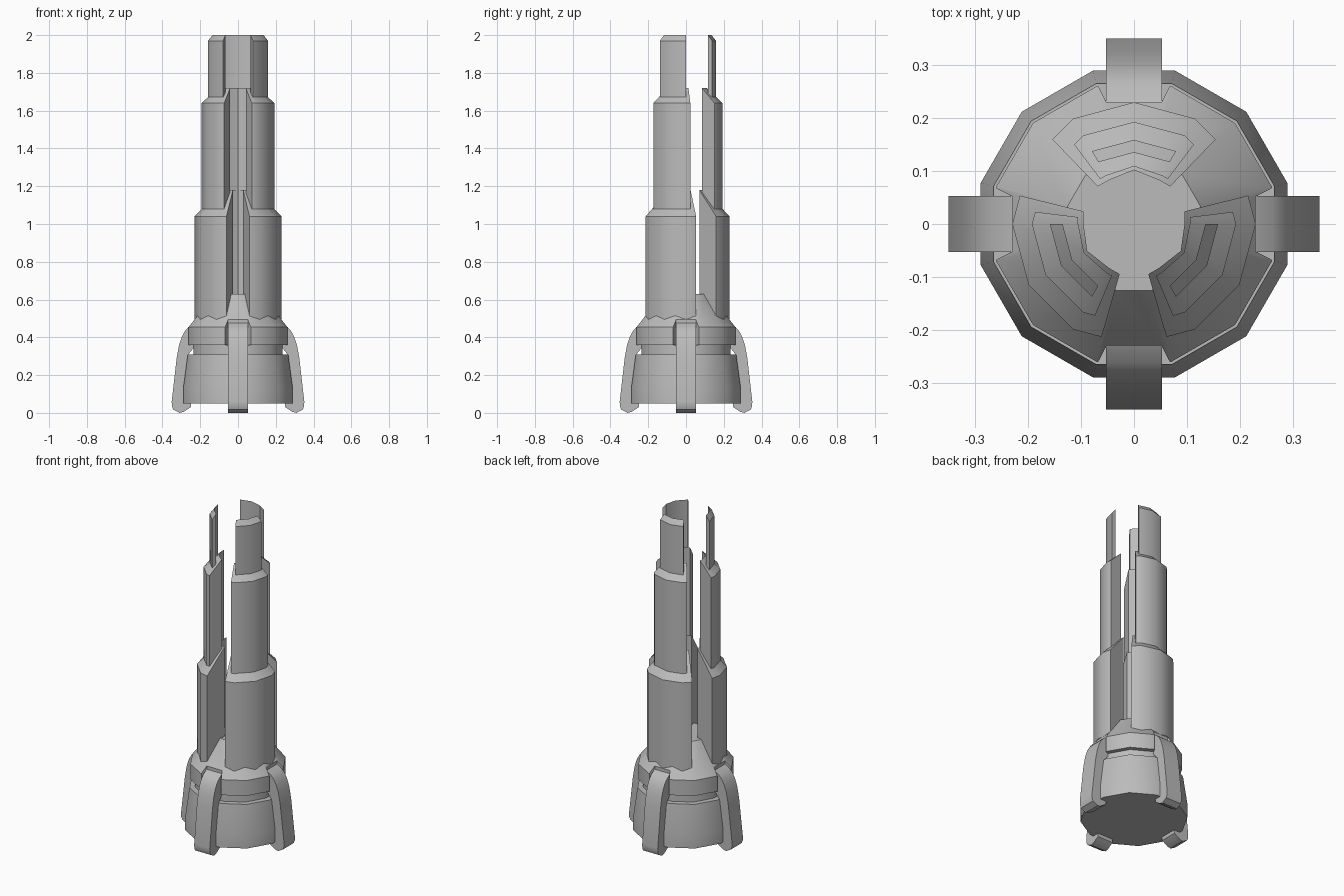
import bpy, bmesh, math
from mathutils import Vector

if "Cube" in bpy.data.objects:
    bpy.data.objects.remove(bpy.data.objects["Cube"])

grey = bpy.data.materials.new("stone grey")
grey.diffuse_color = (0.5, 0.5, 0.5, 1)
grey.use_nodes = True
grey.node_tree.nodes["Principled BSDF"].inputs["Base Color"].default_value = grey.diffuse_color


def make(name, verts, faces, smooth=35):
    me = bpy.data.meshes.new(name)
    me.from_pydata(verts, [], faces)
    bm = bmesh.new()
    bm.from_mesh(me)
    bmesh.ops.recalc_face_normals(bm, faces=bm.faces)
    bm.to_mesh(me)
    bm.free()
    me.materials.append(grey)
    ob = bpy.data.objects.new(name, me)
    bpy.context.collection.objects.link(ob)
    if smooth:
        shade(ob, smooth)
    return ob


def shade(ob, angle):
    bpy.ops.object.select_all(action='DESELECT')
    ob.select_set(True)
    bpy.context.view_layer.objects.active = ob
    bpy.ops.object.shade_smooth_by_angle(angle=math.radians(angle))


def polar(r, deg, z):
    a = math.radians(deg)
    return (r * math.cos(a), r * math.sin(a), z)


def prism_faces(n):
    return [list(range(n)), list(range(n, 2 * n))] + \
        [[i, (i + 1) % n, (i + 1) % n + n, i + n] for i in range(n)]


# Twelve-sided base: foot, neck, collar and sloped roof
profile = [(0.30, 0.05), (0.30, 0.13), (0.275, 0.31), (0.243, 0.31),
           (0.243, 0.36), (0.27, 0.36), (0.27, 0.455), (0.13, 0.63)]
N = 12
verts = [polar(r, 15 + 30 * i, z) for r, z in profile for i in range(N)]
faces = [[k * N + i, k * N + (i + 1) % N, (k + 1) * N + (i + 1) % N, (k + 1) * N + i]
         for k in range(len(profile) - 1) for i in range(N)]
faces += [list(range(N)), list(range((len(profile) - 1) * N, len(profile) * N))]
base = make("base", verts, faces, 0)

# Tapered notches in the collar where the claws attach
plan = [(0.23, -0.052), (0.30, -0.088), (0.30, 0.088), (0.23, 0.052)]
for k in range(4):
    cv = [(x, y, z) for z in (0.355, 0.60) for x, y in plan]
    cutter = make("notch_cutter", cv, prism_faces(4), 0)
    cutter.rotation_euler.z = k * math.pi / 2
    cutter.hide_render = True
    cutter.hide_set(True)
    mod = base.modifiers.new("notch", 'BOOLEAN')
    mod.operation = 'DIFFERENCE'
    mod.solver = 'EXACT'
    mod.object = cutter
bpy.context.view_layer.update()
cut_mesh = bpy.data.meshes.new_from_object(
    base.evaluated_get(bpy.context.evaluated_depsgraph_get()))
base.modifiers.clear()
base.data = cut_mesh
for ob in [o for o in bpy.data.objects if o.name.startswith("notch_cutter")]:
    bpy.data.objects.remove(ob)
shade(base, 35)

# Four curved claws gripping the base
claw = [(0.23, 0.475), (0.262, 0.455), (0.28, 0.435), (0.297, 0.405), (0.312, 0.36),
        (0.325, 0.29), (0.335, 0.20), (0.351, 0.06), (0.350, 0.035), (0.343, 0.018),
        (0.31, 0.0), (0.287, 0.006), (0.25, 0.03), (0.247, 0.06), (0.285, 0.06),
        (0.285, 0.13), (0.262, 0.31), (0.23, 0.35)]
for k in range(4):
    ob = make("claw", [(x, y, z) for y in (-0.053, 0.053) for x, z in claw],
              prism_faces(len(claw)))
    ob.rotation_euler.z = k * math.pi / 2

# Three blades of three stepped tiers with sloped tops:
# outer radius, inner radius, half angle, bottom, outer top, inner top
tiers = [(0.23, 0.102, 44, 0.48, 1.04, 1.18),
         (0.193, 0.109, 37, 1.00, 1.64, 1.72),
         (0.159, 0.135, 30, 1.60, 1.97, 2.00)]


def blade_tier(name, mid, ro, ri, half, z0, zo, zi):
    turns = [-half, -30, 0, 30, half] if half > 30 else [-30, 0, 30]
    n = len(turns)
    ring = []
    for r, ztop in ((ro, zo), (ri, zi)):
        for z in (z0, ztop):
            for t in turns:
                # inner wall is two flat faces, outer wall follows a 12-gon
                if r == ri and 0 < abs(t) < half:
                    s = abs(t) / half
                    p = Vector(polar(r, 0, z)).lerp(
                        Vector(polar(r, math.copysign(half, t), z)), s)
                else:
                    edge = r
                    if abs(t) > 30:
                        edge = r * math.cos(math.radians(15)) / \
                            math.cos(math.radians(abs(t) - 45))
                    p = Vector(polar(edge, t, z))
                ring.append(p)
    f = []
    for i in range(n - 1):
        for a, b in ((0, 1), (1, 3), (3, 2), (2, 0)):
            f.append([a * n + i, a * n + i + 1, b * n + i + 1, b * n + i])
    for i in (0, n - 1):
        f.append([i, n + i, 3 * n + i, 2 * n + i])
    ob = make(name, ring, f)
    ob.rotation_euler.z = math.radians(mid)


for mid in (90, 210, 330):
    for name, t in zip(("lower_blade", "middle_blade", "upper_blade"), tiers):
        blade_tier(name, mid, *t)
